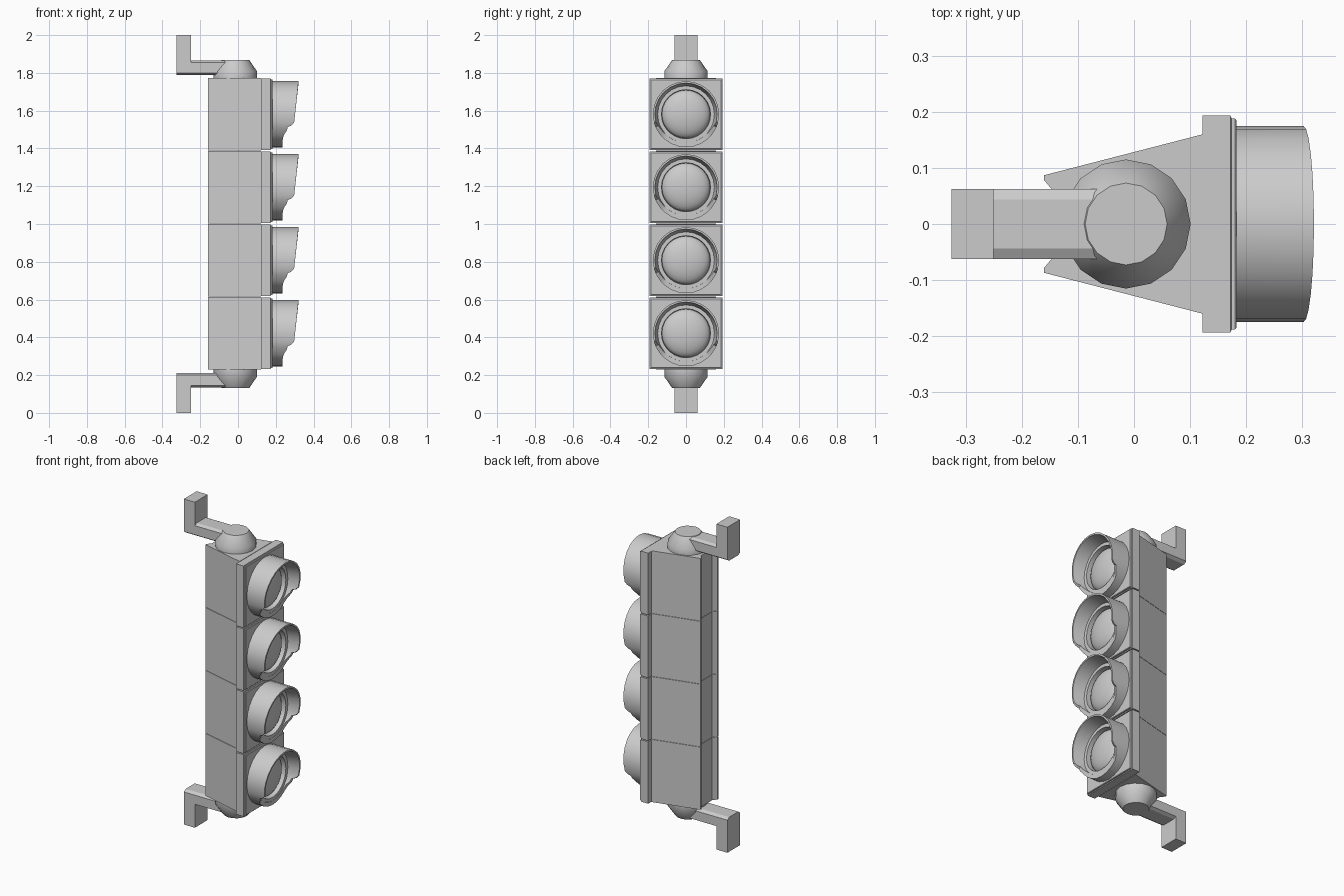
import bpy, bmesh, math

if "Cube" in bpy.data.objects:
    bpy.data.objects.remove(bpy.data.objects["Cube"])

grey = bpy.data.materials.new("housing_grey")
grey.diffuse_color = (0.6, 0.6, 0.6, 1)
grey.use_nodes = True
grey.node_tree.nodes["Principled BSDF"].inputs["Base Color"].default_value = grey.diffuse_color

PITCH, BASE = 0.3865, 0.2285      # height of one signal section, underside of the body


def make(name, bm, smooth=True):
    bmesh.ops.recalc_face_normals(bm, faces=bm.faces)
    mesh = bpy.data.meshes.new(name)
    bm.to_mesh(mesh)
    bm.free()
    mesh.materials.append(grey)
    ob = bpy.data.objects.new(name, mesh)
    bpy.context.collection.objects.link(ob)
    if smooth:
        bpy.ops.object.select_all(action='DESELECT')
        ob.select_set(True)
        bpy.context.view_layer.objects.active = ob
        bpy.ops.object.shade_smooth_by_angle(angle=math.radians(35))
    return ob


def loft(name, rings, caps=True, smooth=True):
    """Skin a list of equal-length closed rings of points."""
    bm = bmesh.new()
    vr = [[bm.verts.new(p) for p in r] for r in rings]
    n = len(rings[0])
    for a, b in zip(vr, vr[1:]):
        for i in range(n):
            j = (i + 1) % n
            bm.faces.new((a[i], a[j], b[j], b[i]))
    if caps:
        bm.faces.new(vr[0])
        bm.faces.new(vr[-1])
    return make(name, bm, smooth)


def rect(x, h, zc, hz):
    return [(x, -h, zc - hz), (x, h, zc - hz), (x, h, zc + hz), (x, -h, zc + hz)]


# visor front edge: angle below horizontal -> x
STEP = [(-90, .235), (-48, .237), (-39, .243), (-29, .259), (-23, .263), (-20, .283), (-14.5, .296)]


def visor_edge(deg):
    if deg >= -14.5:
        return 0.302 + 0.107 * 0.175 * math.sin(math.radians(deg))
    for (a, xa), (b, xb) in zip(STEP, STEP[1:]):
        if a <= deg <= b:
            return xa + (xb - xa) * (deg - a) / (b - a)


# angles for the visor, mirrored left/right, finer around the step
half = [-90, -76, -62, -48, -39, -29, -23, -20, -14.5, 0, 15, 30, 45, 60, 75, 90]
angles = half + [180 - a for a in half[-2:0:-1]]


def visor_ring(fx, fr, zc):
    pts = []
    for a in angles:
        e = visor_edge(a if a <= 90 else 180 - a)
        t, r = math.radians(a), fr(e)
        pts.append((fx(e), r * math.cos(t), zc + r * math.sin(t)))
    return pts


# tapered body section with a shallow channel down the back
side = [(0.123, 0.16), (-0.16, 0.087), (-0.16, 0.078), (-0.14, 0.054)]
profile = side + [(x, -y) for x, y in reversed(side)]

for k in range(4):
    z0, z1 = BASE + k * PITCH, BASE + (k + 1) * PITCH
    zc = (z0 + z1) / 2
    n = k + 1
    loft(f"body_section_{n}", [[(x, y, z) for x, y in profile] for z in (z0 + .001, z1 - .001)], smooth=False)
    # door frame with raised, bevelled front plate
    loft(f"door_{n}", [rect(.122, .193, zc, .190), rect(.172, .193, zc, .190),
                       rect(.174, .188, zc, .185), rect(.180, .188, zc, .185),
                       rect(.183, .185, zc, .182)], smooth=False)
    # visor: outer wall, rim, flared inner wall, flat ring and lens recess
    loft(f"visor_{n}", [
        visor_ring(lambda e: .18, lambda e: .175, zc),
        visor_ring(lambda e: e, lambda e: .175, zc),
        visor_ring(lambda e: e, lambda e: .15 + .015 * min(1, (e - .235) / .06), zc),
        visor_ring(lambda e: .234, lambda e: .15, zc),
        visor_ring(lambda e: .234, lambda e: .130, zc),
        visor_ring(lambda e: .19, lambda e: .127, zc)], caps=False)
    # domed lens
    rings = []
    for i in range(8):
        t = math.radians(i * 12.4)
        r, x = .128 * math.cos(t), .195 + .05 * math.sin(t)
        rings.append([(x, r * math.cos(a * math.tau / 32), zc + r * math.sin(a * math.tau / 32))
                      for a in range(32)])
    loft(f"lens_{n}", rings)

# end caps and mounting arms, mirrored top to bottom about z = 1
for label, s in (("top", 1), ("bottom", -1)):
    def Z(z):
        return 1 + s * (z - 1)

    # tapered pivot cap
    loft(f"{label}_cap", [[(-.014 + r * math.cos(a * math.tau / 16), r * math.sin(a * math.tau / 16), Z(z))
                           for a in range(16)]
                          for r, z in ((.115, 1.77), (.115, 1.808), (.073, 1.869))])

    # chamfered horizontal arm
    q = [(.062, 1.80), (.062, 1.856), (.044, 1.866)]
    sect = [(.044, 1.788)] + q
    sect = sect + [(-y, z) for y, z in reversed(sect)]
    loft(f"{label}_arm", [[(x, y, Z(z)) for y, z in sect] for x in (-.325, -.04)], smooth=False)

    # upright end post
    loft(f"{label}_post", [[(x, y, Z(z)) for x, y in
                            ((-.325, -.062), (-.25, -.062), (-.25, .062), (-.325, .062))]
                           for z in (1.80, 2.0)], smooth=False)
